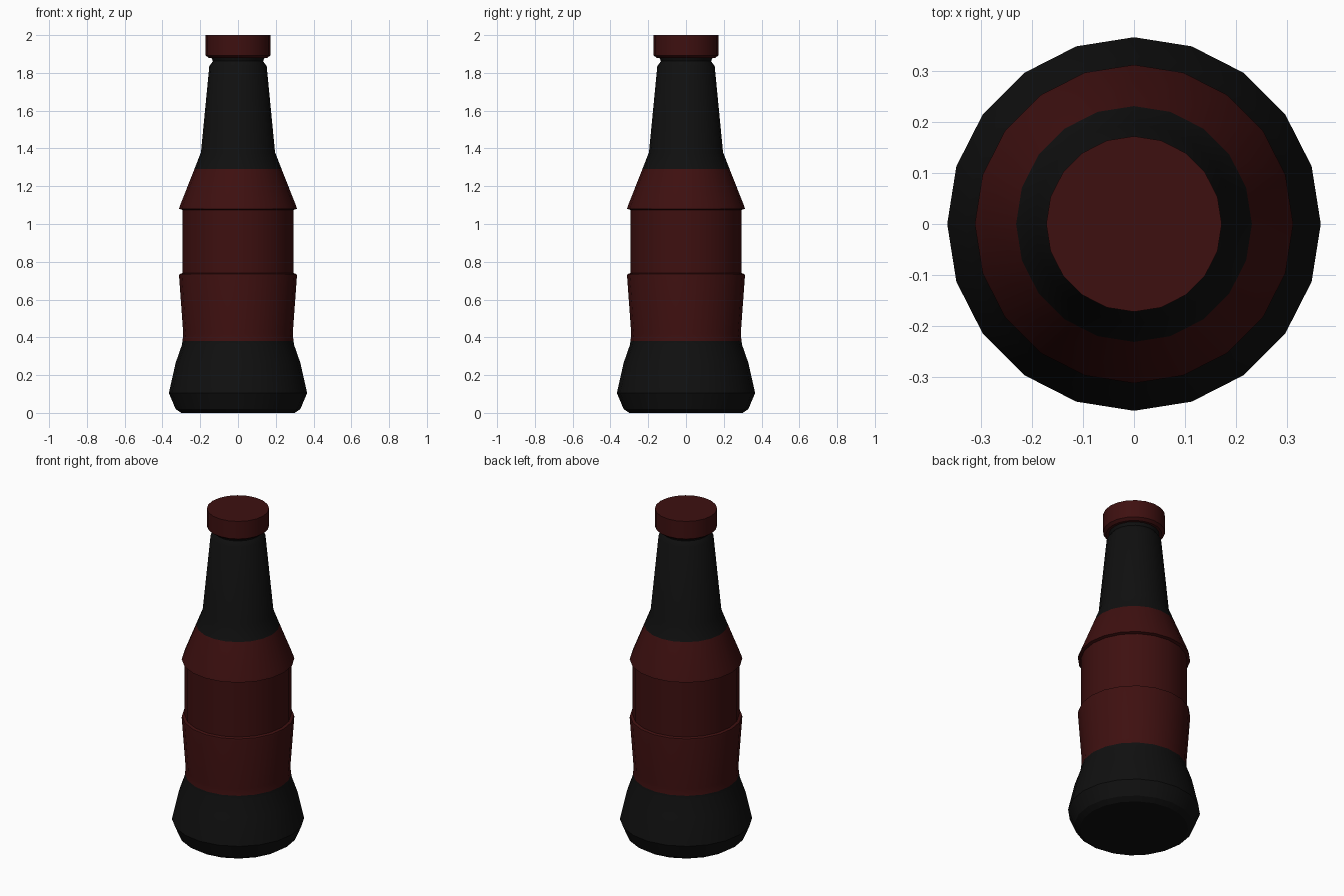
import bpy, bmesh
from math import cos, sin, tau, radians

SIDES = 20

cube = bpy.data.objects.get("Cube")
if cube:
    bpy.data.objects.remove(cube, do_unlink=True)


def material(name, color):
    mat = bpy.data.materials.new(name)
    mat.use_nodes = True
    mat.diffuse_color = color
    mat.node_tree.nodes["Principled BSDF"].inputs["Base Color"].default_value = color
    return mat


dark_glass = material("dark glass", (0.005, 0.005, 0.005, 1))
deep_red = material("deep red", (0.048, 0.005, 0.005, 1))


def lathe(name, profile, mats, rule=lambda z: 0):
    """Revolve (radius, height) pairs, cap both ends, colour by face height."""
    bm = bmesh.new()
    rings = [[bm.verts.new((r * cos(tau * i / SIDES), r * sin(tau * i / SIDES), z))
              for i in range(SIDES)] for r, z in profile]
    for low, high in zip(rings, rings[1:]):
        for i in range(SIDES):
            j = (i + 1) % SIDES
            bm.faces.new((low[i], low[j], high[j], high[i]))
    bm.faces.new(rings[0][::-1])
    bm.faces.new(rings[-1])
    for face in bm.faces:
        face.material_index = rule(face.calc_center_median().z)
    mesh = bpy.data.meshes.new(name)
    bm.to_mesh(mesh)
    bm.free()
    for mat in mats:
        mesh.materials.append(mat)
    obj = bpy.data.objects.new(name, mesh)
    bpy.context.collection.objects.link(obj)
    bpy.ops.object.select_all(action='DESELECT')
    obj.select_set(True)
    bpy.context.view_layer.objects.active = obj
    bpy.ops.object.shade_smooth_by_angle(angle=radians(30))
    return obj


# Bottle: flared base, label area with two ridges, shoulder and neck
LABEL_LOW, LABEL_HIGH = 0.38, 1.29
lathe("bottle", [
    (0.30, 0), (0.33, 0.02), (0.366, 0.105), (0.33, 0.265), (0.297, 0.36),
    (0.294, LABEL_LOW), (0.29, 0.42), (0.312, 0.725), (0.31, 0.735),
    (0.295, 0.74), (0.295, 1.075), (0.312, 1.08), (0.308, 1.095),
    (0.231, LABEL_HIGH), (0.196, 1.38), (0.152, 1.835), (0.133, 1.862),
    (0.142, 1.885),
], [dark_glass, deep_red], lambda z: int(LABEL_LOW < z < LABEL_HIGH))

# Cap with a chamfered lower rim
lathe("cap", [(0.155, 1.88), (0.172, 1.893), (0.172, 2.0)], [deep_red])
